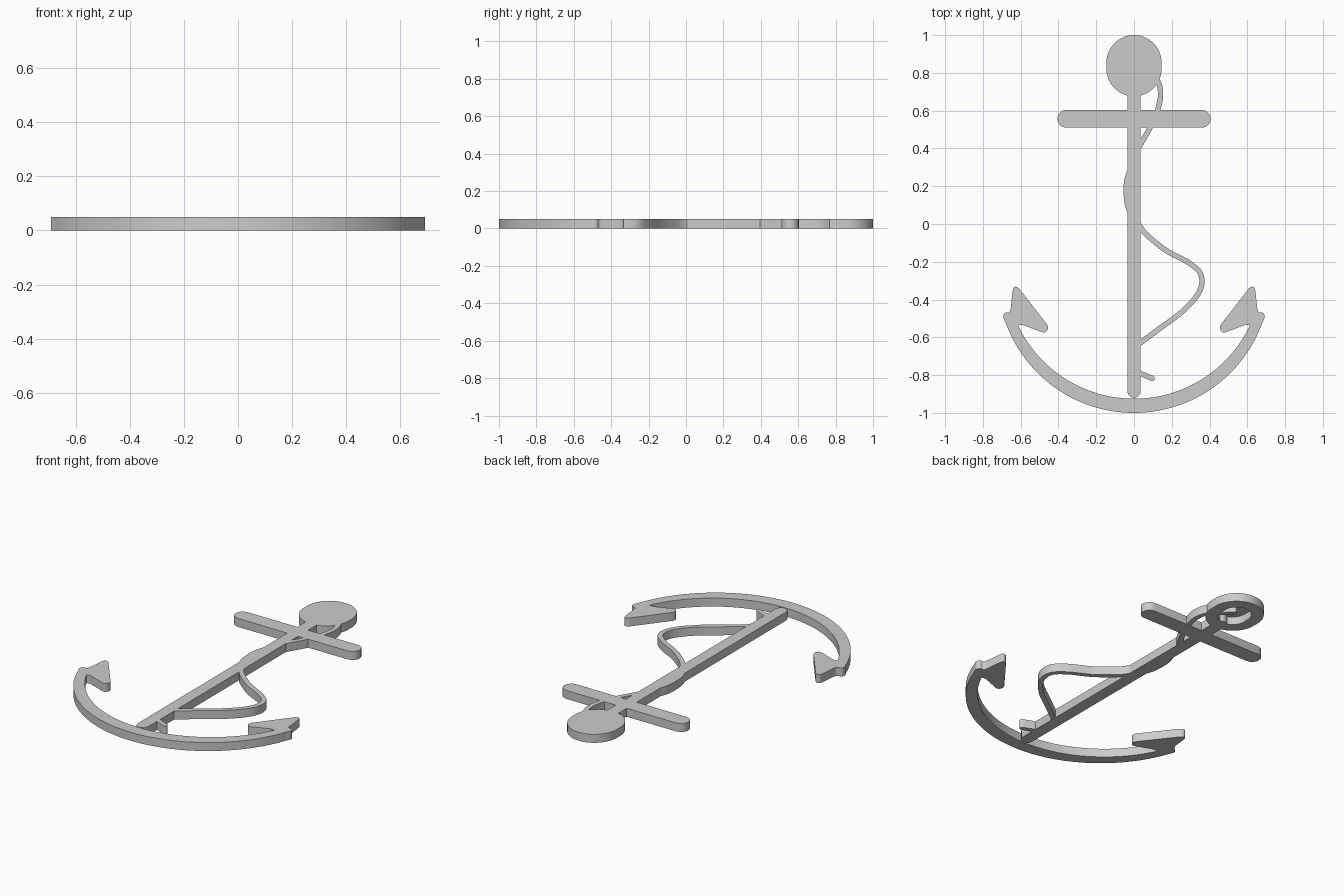
import bpy
import bmesh
from math import cos, sin, pi, atan2, hypot
from mathutils import Vector

if "Cube" in bpy.data.objects:
    bpy.data.objects.remove(bpy.data.objects["Cube"], do_unlink=True)

THICK = 0.05
grey = bpy.data.materials.new("plain grey")
grey.use_nodes = True
grey.diffuse_color = (0.6, 0.6, 0.6, 1)
grey.node_tree.nodes["Principled BSDF"].inputs["Base Color"].default_value = (0.6, 0.6, 0.6, 1)


def arc(cx, cy, r, start, end, steps=24):
    angles = [start + (end - start) * i / steps for i in range(steps + 1)]
    return [Vector((cx + r * cos(a), cy + r * sin(a))) for a in angles]


def rounded(points, radius, steps=6):
    """Round every corner of a polygon."""
    out = []
    pts = [Vector(p) for p in points]
    for i, p in enumerate(pts):
        before, after = pts[i - 1] - p, pts[(i + 1) % len(pts)] - p
        a = p + before.normalized() * min(radius, before.length * 0.45)
        b = p + after.normalized() * min(radius, after.length * 0.45)
        for k in range(steps + 1):
            t = k / steps
            out.append(a * (1 - t) ** 2 + p * 2 * t * (1 - t) + b * t * t)
    return out


def spline(points, steps=8):
    """Smooth path through the points."""
    p = [Vector(q) for q in points]
    p = [2 * p[0] - p[1]] + p + [2 * p[-1] - p[-2]]
    out = []
    for a, b, c, d in zip(p, p[1:], p[2:], p[3:]):
        for k in range(steps):
            t = k / steps
            out.append(0.5 * (2 * b + (c - a) * t + (2 * a - 5 * b + 4 * c - d) * t ** 2
                              + (3 * b - a - 3 * c + d) * t ** 3))
    return out + [p[-2]]


def band(path, width):
    """Outline of a strip with round ends along a path."""
    r = width / 2
    left, right = [], []
    for i, p in enumerate(path):
        d = (path[min(i + 1, len(path) - 1)] - path[max(i - 1, 0)]).normalized()
        n = Vector((-d.y, d.x)) * r
        left.append(p + n)
        right.append(p - n)
    e, s = path[-1] - path[-2], path[0] - path[1]
    ea, sa = atan2(e.y, e.x), atan2(s.y, s.x)
    end = arc(*path[-1], r, ea - pi / 2, ea + pi / 2, 8)[1:-1]
    start = arc(*path[0], r, sa - pi / 2, sa + pi / 2, 8)[1:-1]
    return right + end + left[::-1] + start


def slab(name, outline, hole=None, bottom=0.0, top=THICK):
    """Extrude a flat outline, optionally with a matching inner loop."""
    bm = bmesh.new()
    outer = [bm.verts.new((p.x, p.y, bottom)) for p in outline]
    if hole:
        inner = [bm.verts.new((p.x, p.y, bottom)) for p in hole]
        for i in range(len(outer)):
            bm.faces.new((outer[i - 1], outer[i], inner[i], inner[i - 1]))
    else:
        bm.faces.new(outer)
    made = bmesh.ops.extrude_face_region(bm, geom=bm.faces[:])["geom"]
    for v in made:
        if isinstance(v, bmesh.types.BMVert):
            v.co.z = top
    bmesh.ops.recalc_face_normals(bm, faces=bm.faces)
    mesh = bpy.data.meshes.new(name)
    bm.to_mesh(mesh)
    bm.free()
    mesh.materials.append(grey)
    mesh.shade_smooth()
    mesh.set_sharp_from_angle(angle=pi / 6)
    obj = bpy.data.objects.new(name, mesh)
    bpy.context.collection.objects.link(obj)
    return obj


# Shank and cross stock
slab("shank", band([Vector((0, -0.885)), Vector((0, 0.72))], 0.07))
slab("stock", band([Vector((-0.359, 0.557)), Vector((0.359, 0.557))], 0.094))

# Curved arms: two arcs with slightly different centres make the taper
outer_end, inner_end = atan2(-0.212, 0.69), atan2(-0.29, 0.614)
slab("arms", arc(0, -0.278, 0.722, -pi - outer_end, outer_end, 64)
     + arc(0, -0.246, 0.679, inner_end, -pi - inner_end, 64))

# Pointed flukes, mirrored
for side, label in ((1, "left"), (-1, "right")):
    tip = [(0.655, -0.47), (0.64, -0.332), (0.615, -0.332), (0.45, -0.545),
           (0.468, -0.58), (0.60, -0.53), (0.655, -0.56), (0.695, -0.495), (0.685, -0.468)]
    slab(label + "_fluke", rounded([(side * x, y) for x, y in tip], 0.022))

# Eye at the top: a ring open below and closed by a thin plate above
def eye_loop(r):
    return arc(0, 0.854, r, 0, pi, 32) + arc(0, 0.822, r, pi, 2 * pi, 32)


slab("eye_ring", eye_loop(0.146), eye_loop(0.08))
slab("eye_cover", eye_loop(0.09), bottom=0.046)

# Rope winding round the shank
ropes = {
    "rope_through_eye": [(0.02, 0.86), (0.06, 0.82), (0.11, 0.78), (0.138, 0.72),
                         (0.135, 0.64), (0.095, 0.53), (0.025, 0.405)],
    "rope_loop": [(0.015, 0.015), (0.06, -0.05), (0.17, -0.14), (0.29, -0.205), (0.355, -0.27),
                  (0.345, -0.36), (0.26, -0.46), (0.14, -0.55), (0.02, -0.64)],
    "rope_end": [(0.015, -0.785), (0.05, -0.798), (0.096, -0.817)],
    "rope_bulge": [(-0.015, 0.30), (-0.037, 0.235), (-0.041, 0.17), (-0.034, 0.10), (-0.01, 0.04)],
}
for name, points in ropes.items():
    slab(name, band(spline(points), 0.028))
